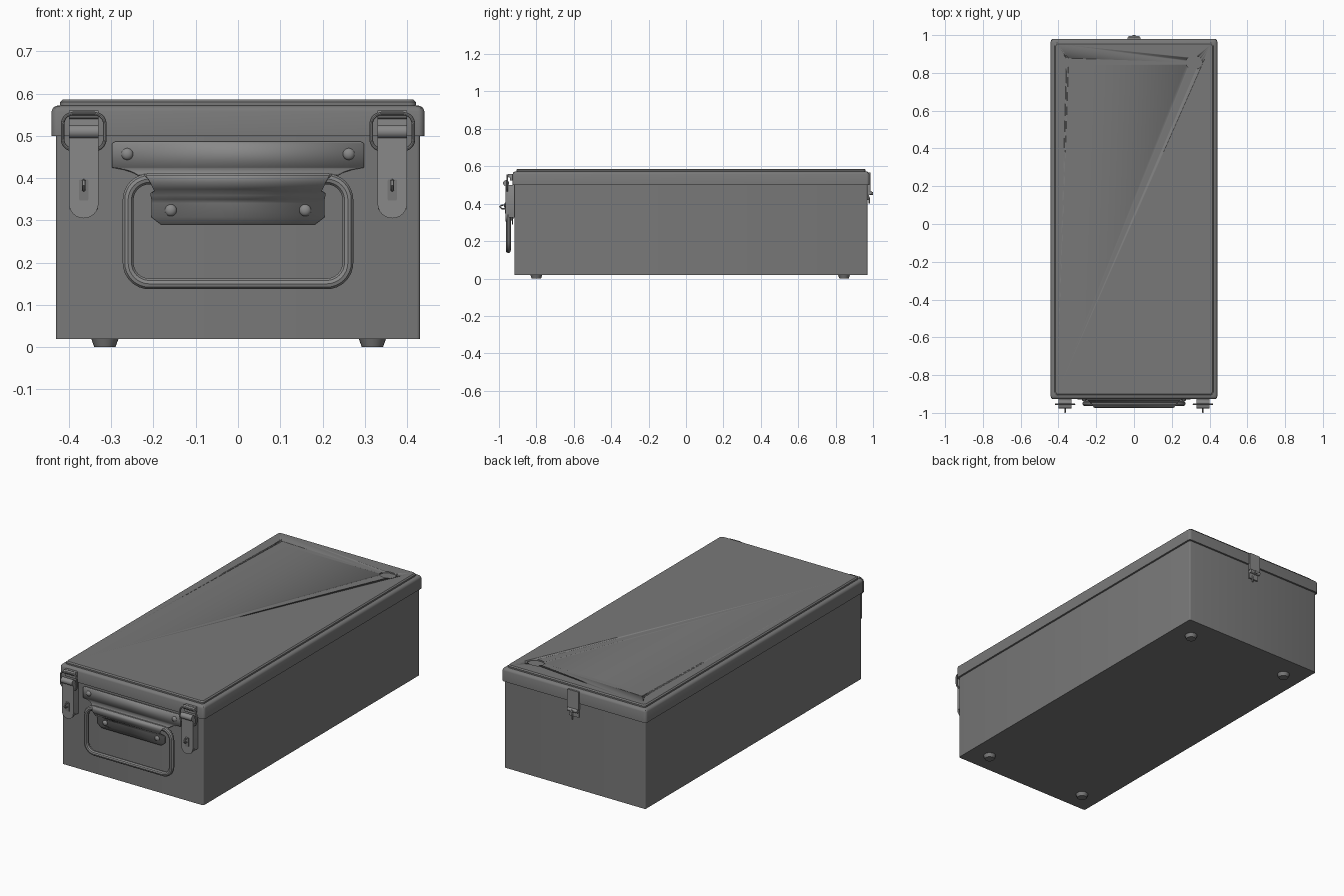
import bpy, bmesh
from math import sin, cos, pi, radians
from mathutils import Matrix, Vector

if "Cube" in bpy.data.objects:
    bpy.data.objects.remove(bpy.data.objects["Cube"], do_unlink=True)


def material(name, value):
    m = bpy.data.materials.new(name)
    m.use_nodes = True
    colour = (value, value, value, 1)
    m.diffuse_color = colour
    m.node_tree.nodes["Principled BSDF"].inputs["Base Color"].default_value = colour
    return m


CASE = material("case grey", 0.19)
METAL = material("hardware grey", 0.25)


def finish(obj, mat):
    obj.data.materials.clear()
    obj.data.materials.append(mat)
    bpy.ops.object.select_all(action="DESELECT")
    obj.select_set(True)
    bpy.context.view_layer.objects.active = obj
    bpy.ops.object.shade_smooth_by_angle(angle=radians(35))
    return obj


def from_bmesh(name, bm, mat):
    bmesh.ops.recalc_face_normals(bm, faces=bm.faces)
    mesh = bpy.data.meshes.new(name)
    bm.to_mesh(mesh)
    bm.free()
    obj = bpy.data.objects.new(name, mesh)
    bpy.context.collection.objects.link(obj)
    return finish(obj, mat)


def rounded(x0, x1, y0, y1, r, n=5):
    """Outline of a rounded rectangle, counter-clockwise."""
    corners = ((x1 - r, y1 - r), (x0 + r, y1 - r), (x0 + r, y0 + r), (x1 - r, y0 + r))
    return [(cx + r * cos((k + i / n) * pi / 2), cy + r * sin((k + i / n) * pi / 2))
            for k, (cx, cy) in enumerate(corners) for i in range(n + 1)]


def loft(name, rings, mat):
    """Skin closed rings of 3D points and cap both ends."""
    bm = bmesh.new()
    rows = [[bm.verts.new(p) for p in ring] for ring in rings]
    for a, b in zip(rows, rows[1:]):
        for i in range(len(a)):
            j = (i + 1) % len(a)
            bm.faces.new((a[i], a[j], b[j], b[i]))
    bm.faces.new(rows[0])
    bm.faces.new(rows[-1])
    return from_bmesh(name, bm, mat)


def plate(name, outline, y0, y1, mat=METAL):
    """Flat x-z outline given thickness along y."""
    return loft(name, [[(x, y, z) for x, z in outline] for y in (y0, y1)], mat)


def box(name, x0, x1, y0, y1, z0, z1, mat=METAL, r=0.003):
    return plate(name, rounded(x0, x1, z0, z1, r, 2), y0, y1, mat)


def rod(name, centre, axis, r1, r2, length, mat=METAL, sides=20):
    bm = bmesh.new()
    turn = Vector((0, 0, 1)).rotation_difference(Vector(axis)).to_matrix().to_4x4()
    bmesh.ops.create_cone(bm, cap_ends=True, segments=sides, radius1=r1, radius2=r2,
                          depth=length, matrix=Matrix.Translation(centre) @ turn)
    return from_bmesh(name, bm, mat)


def dome(name, x, y, z, r):
    bm = bmesh.new()
    bmesh.ops.create_uvsphere(bm, u_segments=16, v_segments=10, radius=r,
                              matrix=Matrix.Translation((x, y, z)) @ Matrix.Diagonal((1, 0.7, 1, 1)))
    return from_bmesh(name, bm, METAL)


def wire(name, points, r, closed=True):
    curve = bpy.data.curves.new(name, "CURVE")
    curve.dimensions = "3D"
    curve.bevel_depth = r
    curve.bevel_resolution = 3
    curve.use_fill_caps = True
    spline = curve.splines.new("POLY")
    spline.points.add(len(points) - 1)
    for p, co in zip(spline.points, points):
        p.co = (*co, 1)
    spline.use_cyclic_u = closed
    obj = bpy.data.objects.new(name, curve)
    bpy.context.collection.objects.link(obj)
    bpy.ops.object.select_all(action="DESELECT")
    obj.select_set(True)
    bpy.context.view_layer.objects.active = obj
    bpy.ops.object.convert(target="MESH")
    return finish(bpy.context.view_layer.objects.active, METAL)


# Case body and stepped lid
loft("body", [[(x, y, z) for x, y in rounded(-0.431, 0.431, -0.917, 0.97, 0.008, 3)]
              for z in (0.02, 0.51)], CASE)
steps = ((0, 0.5), (0, 0.558), (0.003, 0.566), (0.01, 0.571), (0.02, 0.572),
         (0.02, 0.58), (0.026, 0.586))
lid = loft("lid", [[(x, y, z) for x, y in rounded(-0.441 + d, 0.441 - d, -0.927 + d, 0.98 - d, 0.015)]
                   for d, z in steps], CASE)

# Oval recess and slot pressed into the lid top
for name, x, half_x, half_y in (("oval_cutter", 0.318, 0.044, 0.034), ("slot_cutter", -0.353, 0.007, 0.026)):
    cutter = loft(name, [[(px, py, z) for px, py in
                          rounded(x - half_x, x + half_x, 0.855 - half_y, 0.855 + half_y,
                                  min(half_x, half_y) - 0.001, 8)] for z in (0.579, 0.62)], CASE)
    cutter.hide_render = True
    cutter.hide_set(True)
    cut = lid.modifiers.new(name, "BOOLEAN")
    cut.operation = "DIFFERENCE"
    cut.solver = "EXACT"
    cut.object = cutter

# Tapered feet
for x in (-0.315, 0.318):
    for y in (-0.8, 0.845):
        rod("foot", (x, y, 0.011), (0, 0, 1), 0.025, 0.033, 0.022, CASE)

# Pressed handle bracket: rows of (height, half width, distance out)
profile = [(0.487, 0.29, 0.925), (0.482, 0.298, 0.925), (0.425, 0.298, 0.925),
           (0.421, 0.27, 0.927), (0.415, 0.25, 0.931), (0.407, 0.235, 0.941)]
profile += [(0.39 + 0.026 * sin(a), 0.222 - 0.014 * (1 - sin(a)), 0.945 + 0.025 * cos(a))
            for a in (0.6, 0.3, 0, -0.3, -0.6, -0.9)]
profile += [(0.362, 0.207, 0.95), (0.352, 0.205, 0.938), (0.342, 0.205, 0.93),
            (0.308, 0.205, 0.928), (0.29, 0.182, 0.928)]
bm = bmesh.new()
rows = [[bm.verts.new((s * w, -y, z)) for s in (-1, 1)] for z, w, y in profile]
for a, b in zip(rows, rows[1:]):
    bm.faces.new((a[0], b[0], b[1], a[1]))
bracket = from_bmesh("handle_bracket", bm, METAL)
thick = bracket.modifiers.new("thickness", "SOLIDIFY")
thick.thickness = 0.006
thick.offset = 0
for s in (-1, 1):
    dome("upper_rivet", s * 0.262, -0.929, 0.457, 0.014)
    dome("lower_rivet", s * 0.159, -0.932, 0.324, 0.014)

# Drop handle
wire("handle", [(x, -0.95, z) for x, z in rounded(-0.26, 0.26, 0.15, 0.398, 0.05, 8)], 0.0135)

# Front toggle latches
for c in (-0.365, 0.365):
    box("latch_base", c - 0.034, c + 0.034, -0.95, -0.915, 0.325, 0.5)
    lever = [(c + 0.035, 0.5), (c - 0.035, 0.5)]
    lever += [(c - 0.035 * cos(i * pi / 12), 0.34 - 0.035 * sin(i * pi / 12)) for i in range(13)]
    plate("latch_lever", lever, -0.966, -0.955)
    for s in (-1, 1):
        x = c + s * 0.033
        box("lever_side", x - 0.002, x + 0.002, -0.96, -0.925, 0.34, 0.5, r=0.001)
    rod("latch_roll", (c, -0.962, 0.51), (1, 0, 0), 0.016, 0.016, 0.07)
    box("lid_catch", c - 0.035, c + 0.035, -0.94, -0.92, 0.523, 0.56)
    rod("catch_lip", (c, -0.945, 0.55), (1, 0, 0), 0.01, 0.01, 0.07)
    wire("latch_loop", [(x, -0.955, z) for x, z in
                        rounded(c - 0.05, c + 0.05, 0.467, 0.553, 0.025, 5)], 0.0045)
    # Lock staple on the lever
    box("lock_slot", c - 0.011, c + 0.011, -0.969, -0.965, 0.347, 0.397, CASE)
    wire("lock_staple", [(c, y, z) for y, z in ((-0.96, 0.395), (-0.985, 0.392), (-0.996, 0.383),
                                              (-0.985, 0.374), (-0.96, 0.371))], 0.004, False)

# Rear hasp
box("hasp_plate", -0.035, 0.035, 0.975, 0.987, 0.465, 0.566)
box("hasp_base", -0.03, 0.03, 0.965, 0.978, 0.42, 0.5)
rod("hasp_roll", (0, 0.986, 0.458), (1, 0, 0), 0.01, 0.01, 0.06)
rod("hasp_pin", (0, 0.99, 0.455), (0, 1, 0), 0.008, 0.008, 0.02)
wire("hasp_hook", [(0.008, 0.972, 0.445), (0.008, 0.98, 0.43), (0.008, 0.98, 0.402)], 0.004, False)
